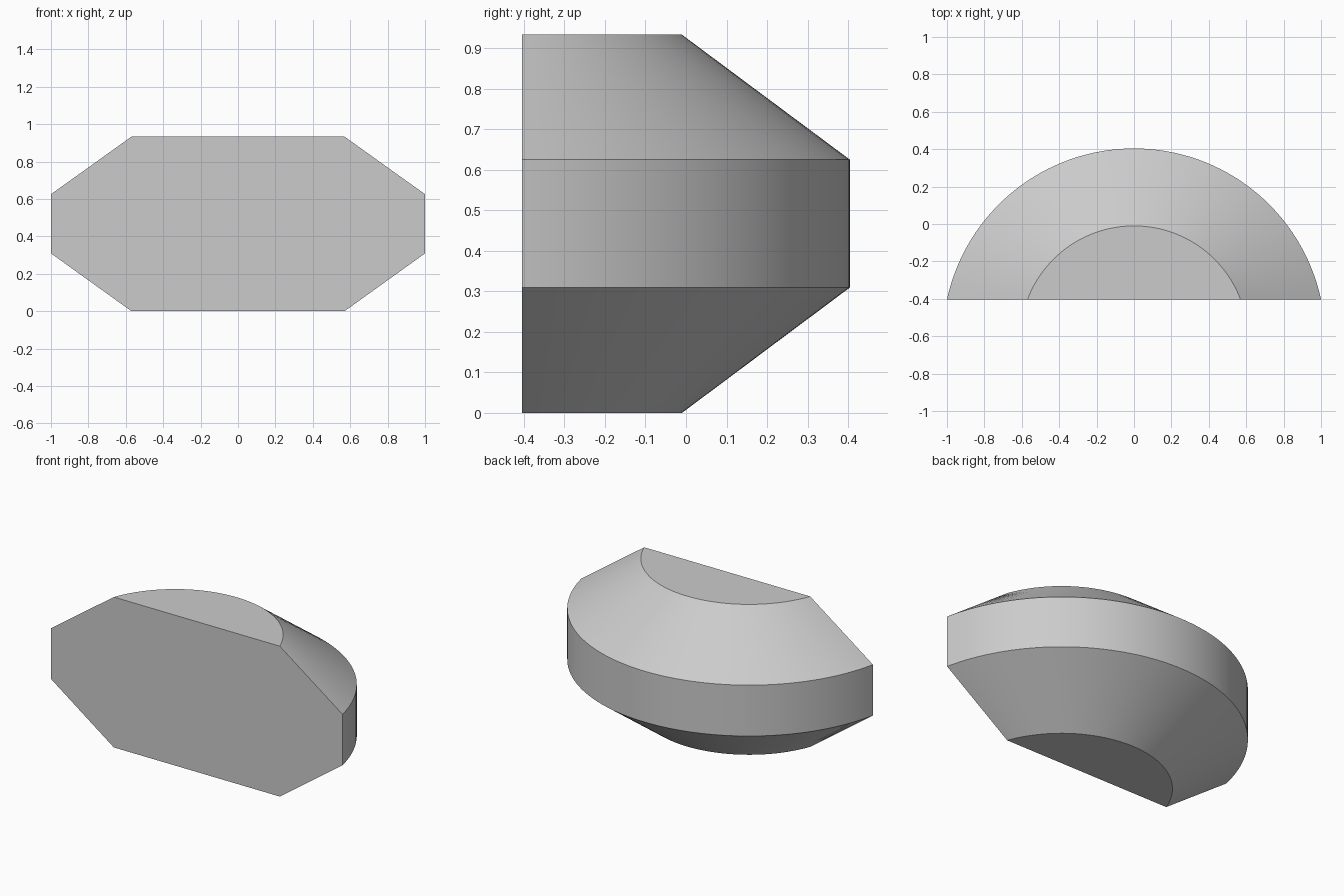
import bpy
import bmesh
from math import asin, cos, sin, pi, radians

default = bpy.data.objects.get("Cube")
if default:
    bpy.data.objects.remove(default, do_unlink=True)

FRONT_Y = -0.404     # flat front face
AXIS_Y = -0.619      # shared centre of all arcs
RIM, CAP = 1.023, 0.609
SEGMENTS = 64

# Grey material
grey = bpy.data.materials.new("grey")
grey.use_nodes = True
colour = (0.6, 0.6, 0.6, 1)
grey.diffuse_color = colour
grey.node_tree.nodes["Principled BSDF"].inputs["Base Color"].default_value = colour


def arc(bm, radius, z):
    """Arc behind the front plane, from +x round the back to -x."""
    start = asin((FRONT_Y - AXIS_Y) / radius)
    angles = [start + (pi - 2 * start) * i / SEGMENTS for i in range(SEGMENTS + 1)]
    return [bm.verts.new((radius * cos(a), AXIS_Y + radius * sin(a), z)) for a in angles]


# Bevelled drum segment: bottom cap, lower slope, wall, upper slope, top cap
bm = bmesh.new()
levels = [(CAP, 0), (RIM, 0.309), (RIM, 0.625), (CAP, 0.933)]
rings = [arc(bm, r, z) for r, z in levels]
for low, high in zip(rings, rings[1:]):
    for i in range(SEGMENTS):
        bm.faces.new((low[i], low[i + 1], high[i + 1], high[i]))
bm.faces.new(rings[0])
bm.faces.new(rings[-1])

# Flat octagonal front
bm.faces.new([r[0] for r in rings] + [r[-1] for r in reversed(rings)])
bmesh.ops.recalc_face_normals(bm, faces=bm.faces)

mesh = bpy.data.meshes.new("bevelled_half_drum")
bm.to_mesh(mesh)
bm.free()
mesh.materials.append(grey)
drum = bpy.data.objects.new("bevelled_half_drum", mesh)
bpy.context.collection.objects.link(drum)

# Smooth curved sides with crisp edges
bpy.context.view_layer.objects.active = drum
drum.select_set(True)
bpy.ops.object.shade_smooth_by_angle(angle=radians(25))
